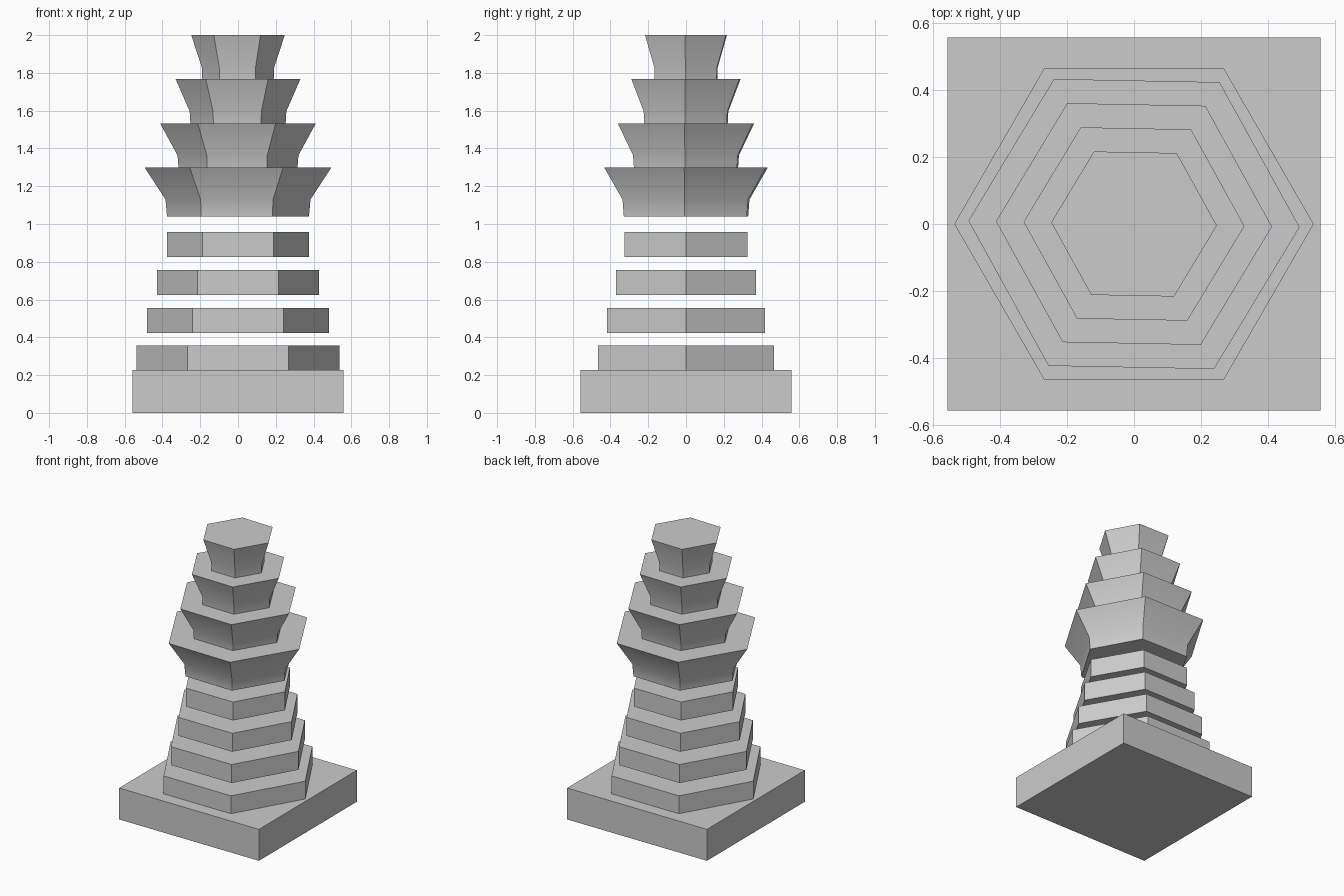
import bpy, bmesh, math

cube = bpy.data.objects.get("Cube")
if cube:
    bpy.data.objects.remove(cube, do_unlink=True)

stone = bpy.data.materials.new("light_grey_stone")
stone.use_nodes = True
grey = (0.6, 0.6, 0.6, 1)
stone.diffuse_color = grey
stone.node_tree.nodes["Principled BSDF"].inputs["Base Color"].default_value = grey


def prism(name, sides, rings, turn=0.0, smooth=False):
    """Closed stack of polygon rings, each given as (radius, height)."""
    bm = bmesh.new()
    loops = []
    for radius, z in rings:
        loop = []
        for i in range(sides):
            a = turn + math.tau * i / sides
            loop.append(bm.verts.new((radius * math.cos(a), radius * math.sin(a), z)))
        loops.append(loop)
    for low, high in zip(loops, loops[1:]):
        for i in range(sides):
            j = (i + 1) % sides
            bm.faces.new((low[i], low[j], high[j], high[i]))
    bm.faces.new(loops[0][::-1])
    bm.faces.new(loops[-1])
    mesh = bpy.data.meshes.new(name)
    bm.to_mesh(mesh)
    bm.free()
    mesh.materials.append(stone)
    obj = bpy.data.objects.new(name, mesh)
    bpy.context.collection.objects.link(obj)
    if smooth:
        bpy.ops.object.select_all(action="DESELECT")
        obj.select_set(True)
        bpy.context.view_layer.objects.active = obj
        bpy.ops.object.shade_smooth_by_angle(angle=math.radians(45))
    return obj


# Square plinth
half = 0.558
prism("base", 4, [(half * math.sqrt(2), 0), (half * math.sqrt(2), 0.227)], math.pi / 4)

# Floating hexagonal slabs, shrinking upward
for n in range(4):
    radius = 0.537 - 0.054 * n
    z = 0.223 + 0.2005 * n
    prism(f"slab_{n + 1}", 6, [(radius, z), (radius, z + 0.133)])

# Flared hexagonal tiers, each sunk slightly into the one below
flare = [(0.376, 1.04), (0.384, 1.13), (0.495, 1.3)]
for n in range(4):
    scale = 1 - n / 6
    rings = [(r * scale, z + 0.7 / 3 * n) for r, z in flare]
    prism(f"flared_tier_{n + 1}", 6, rings, math.radians(-1.1), smooth=True)
